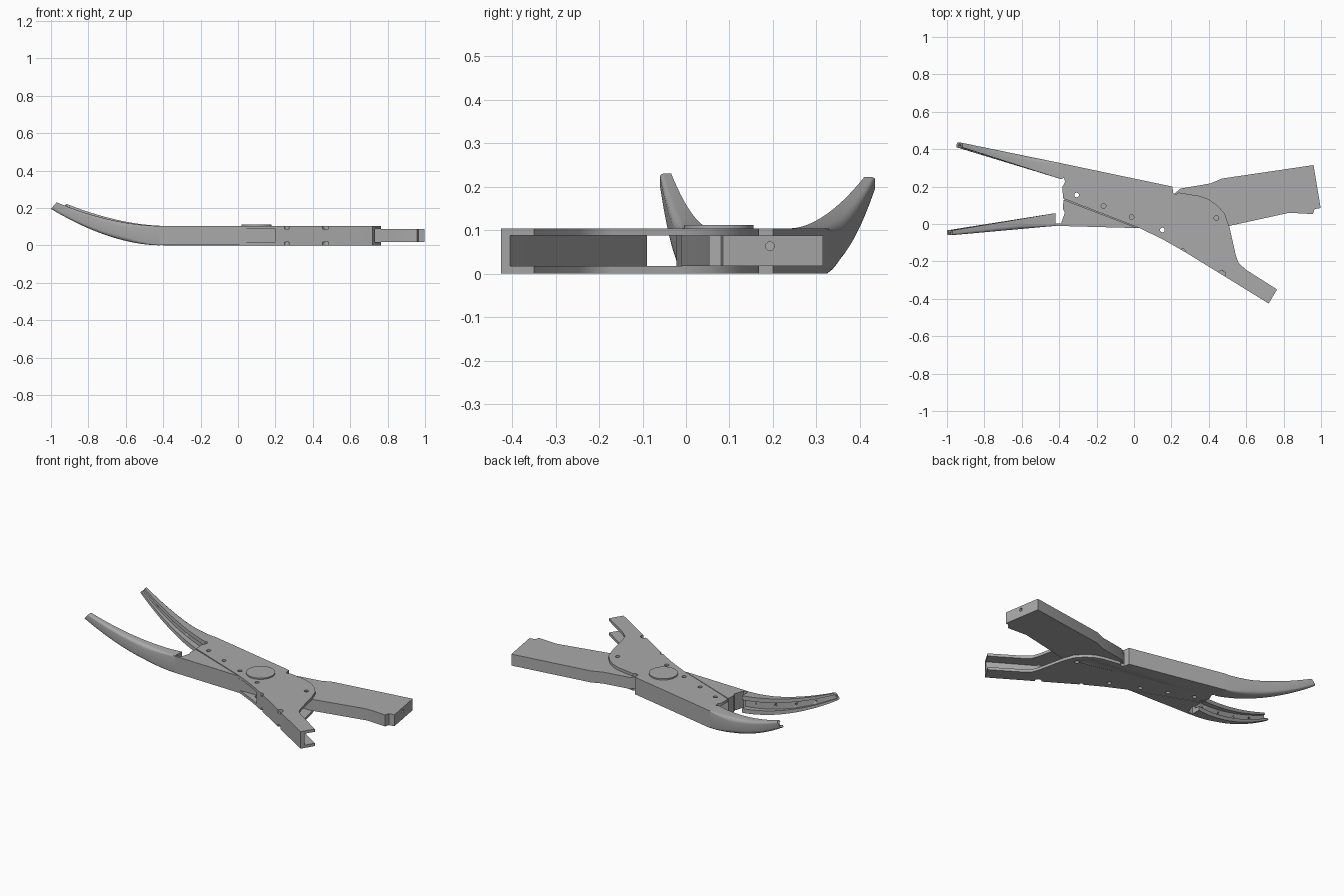
import bpy, bmesh, math
from mathutils import Vector

cube = bpy.data.objects.get("Cube")
if cube:
    bpy.data.objects.remove(cube, do_unlink=True)

steel = bpy.data.materials.new("brushed_grey")
steel.use_nodes = True
GREY = (0.4, 0.4, 0.4, 1)
steel.diffuse_color = GREY
steel.node_tree.nodes["Principled BSDF"].inputs["Base Color"].default_value = GREY

H, T = 0.104, 0.017          # overall thickness, cheek plate thickness


def finish(name, bm, angle=30):
    bmesh.ops.recalc_face_normals(bm, faces=bm.faces)
    me = bpy.data.meshes.new(name)
    bm.to_mesh(me)
    bm.free()
    me.materials.append(steel)
    ob = bpy.data.objects.new(name, me)
    bpy.context.collection.objects.link(ob)
    bpy.ops.object.select_all(action="DESELECT")
    ob.select_set(True)
    bpy.context.view_layer.objects.active = ob
    bpy.ops.object.shade_smooth_by_angle(angle=math.radians(angle))
    return ob


def slab(name, outline, z0, z1):
    """Flat plate extruded from a plan outline."""
    bm = bmesh.new()
    face = bm.faces.new([bm.verts.new((x, y, z0)) for x, y in outline])
    up = bmesh.ops.extrude_face_region(bm, geom=[face])["geom"]
    bmesh.ops.translate(bm, vec=(0, 0, z1 - z0),
                        verts=[g for g in up if isinstance(g, bmesh.types.BMVert)])
    return finish(name, bm)


def add_rod(bm, centre, radius, length, axis=(0, 0, 1), sides=20):
    rot = Vector((0, 0, 1)).rotation_difference(Vector(axis)).to_matrix().to_4x4()
    rot.translation = centre
    bmesh.ops.create_cone(bm, cap_ends=True, segments=sides, radius1=radius,
                          radius2=radius, depth=length, matrix=rot)


def cut(ob, cutter):
    mod = ob.modifiers.new("holes", "BOOLEAN")
    mod.operation = "DIFFERENCE"
    mod.solver = "EXACT"
    mod.object = cutter


def hide(ob):
    ob.hide_render = True
    ob.display_type = "WIRE"
    ob.hide_set(True)


def jaw(name, root, tip, x_root, x_tip, lean, z_tip, steps=18):
    """Upswept tapering jaw; root and tip give (outer y, inner y)."""
    bm = bmesh.new()
    rings, pin_spots = [], []
    for i in range(steps + 1):
        t = i / steps
        outer = root[0] + (tip[0] - root[0]) * t
        inner = root[1] + (tip[1] - root[1]) * t
        low = Vector((x_root + (x_tip - x_root) * t, 0, z_tip[0] * t ** 1.8))
        high = Vector((low.x + lean * t, 0, H + (z_tip[1] - H) * t ** 1.8))
        width, height = abs(inner - outer), (high - low).length
        r = min(width, height) * (0.05 + 0.33 * min(1, t * 3))
        ru, rv = r / width, r / height
        # rounded back, open groove on the gripping side
        arc = [math.radians(a) for a in (0, 22.5, 45, 67.5, 90)]
        prof = [(ru * (1 - math.sin(a)), rv * (1 - math.cos(a))) for a in arc]
        prof += [(u, 1 - v) for u, v in reversed(prof)]
        prof += [(1, 1), (1, 0.75), (0.5, 0.75), (0.5, 0.25), (1, 0.25), (1, 0)]
        ring = []
        for u, v in prof:
            p = low.lerp(high, v)
            ring.append(bm.verts.new((p.x, outer + (inner - outer) * u, p.z)))
        rings.append(ring)
        if i % 4 == 2:
            mid = low.lerp(high, 0.5)
            pin_spots.append((mid.x, (outer + inner) / 2, mid.z))
    for a, b in zip(rings, rings[1:]):
        for k in range(len(a)):
            n = (k + 1) % len(a)
            bm.faces.new((a[k], a[n], b[n], b[k]))
    bm.faces.new(rings[0])
    bm.faces.new(rings[-1])
    ob = finish(name, bm, 35)
    # blind pin holes in the groove floor
    pins = bmesh.new()
    for spot in pin_spots:
        add_rod(pins, spot, 0.006, 0.016, (0, 1, 0), 10)
    cutter = finish(name + "_pin_cutter", pins)
    hide(cutter)
    cut(ob, cutter)
    return ob


# Outer lever: two cheek plates joined by walls
cheek = [(-0.39, 0.325), (0.205, 0.2), (0.21, 0.165), (0.225, 0.158), (0.24, 0.168),
         (0.35, 0.15), (0.4, 0.132), (0.445, 0.1), (0.485, 0.055), (0.51, -0.015),
         (0.545, -0.17), (0.56, -0.21), (0.6, -0.245), (0.765, -0.35), (0.72, -0.425),
         (0.27, -0.148), (0.15, -0.08), (0.03, -0.022), (-0.38, 0.137),
         (-0.382, 0.2), (-0.368, 0.225), (-0.375, 0.246), (-0.39, 0.24)]
top_cheek = slab("top_cheek", cheek, H - T, H)
bottom_cheek = slab("bottom_cheek", cheek, 0, T)
slab("jaw_side_wall", [(-0.39, 0.325), (0.205, 0.2), (0.21, 0.165), (-0.375, 0.246),
                       (-0.39, 0.24)], T, H - T)
handle_web = slab("handle_web", [(0.2, -0.108), (0.27, -0.148), (0.72, -0.425),
                                 (0.732, -0.405), (0.27, -0.125), (0.2, -0.09)], T, H - T)

# Inner lever: thin body running into the broad handle
inner_body = slab("inner_lever", [
    (-0.39, 0), (-0.37, 0.06), (-0.38, 0.08), (-0.375, 0.13), (0.2, 0.15), (0.25, 0.19),
    (0.41, 0.217), (0.47, 0.243), (0.96, 0.315), (0.998, 0.085), (0.965, 0.08),
    (0.957, 0.053), (0.83, 0.06), (0.51, -0.01), (0.02, -0.022), (-0.41, -0.01)], T, H - T)
inner_rim = slab("inner_lever_rim", [
    (-0.42, -0.01), (-0.42, 0.002), (-0.39, 0.003), (-0.37, 0.06), (-0.38, 0.08),
    (-0.377, 0.13), (0.02, -0.022)], 0.001, H - 0.001)

# Curved jaws
jaw("upper_jaw", (0.325, 0.24), (0.435, 0.41), -0.39, -0.948, 0.03, (0.19, 0.222))
jaw("lower_jaw", (-0.01, 0.058), (-0.06, -0.034), -0.42, -1.0, 0.03, (0.195, 0.23))

# Pivot cap
cap = bmesh.new()
add_rod(cap, (0.1, 0.075, H + 0.002), 0.08, 0.012, sides=48)
finish("pivot_cap", cap)

# Rivet holes through the cheeks, and bites along the handle edge
holes = bmesh.new()
for x, y in [(-0.307, 0.155), (-0.366, 0.119), (-0.163, 0.097), (-0.013, 0.037),
             (0.152, -0.032), (0.44, 0.032), (0.26, -0.144)]:
    add_rod(holes, (x, y, H / 2), 0.0125, 0.3)
add_rod(holes, (0.47, -0.266, H / 2), 0.019, 0.3)
hole_cutter = finish("rivet_hole_cutter", holes)
hide(hole_cutter)
for ob in (top_cheek, bottom_cheek):
    cut(ob, hole_cutter)

# Small socket in the end of the broad handle
socket = bmesh.new()
add_rod(socket, (0.985, 0.193, 0.063), 0.01, 0.06, (1, 0, 0))
socket_cutter = finish("handle_socket_cutter", socket)
hide(socket_cutter)
cut(inner_body, socket_cutter)
